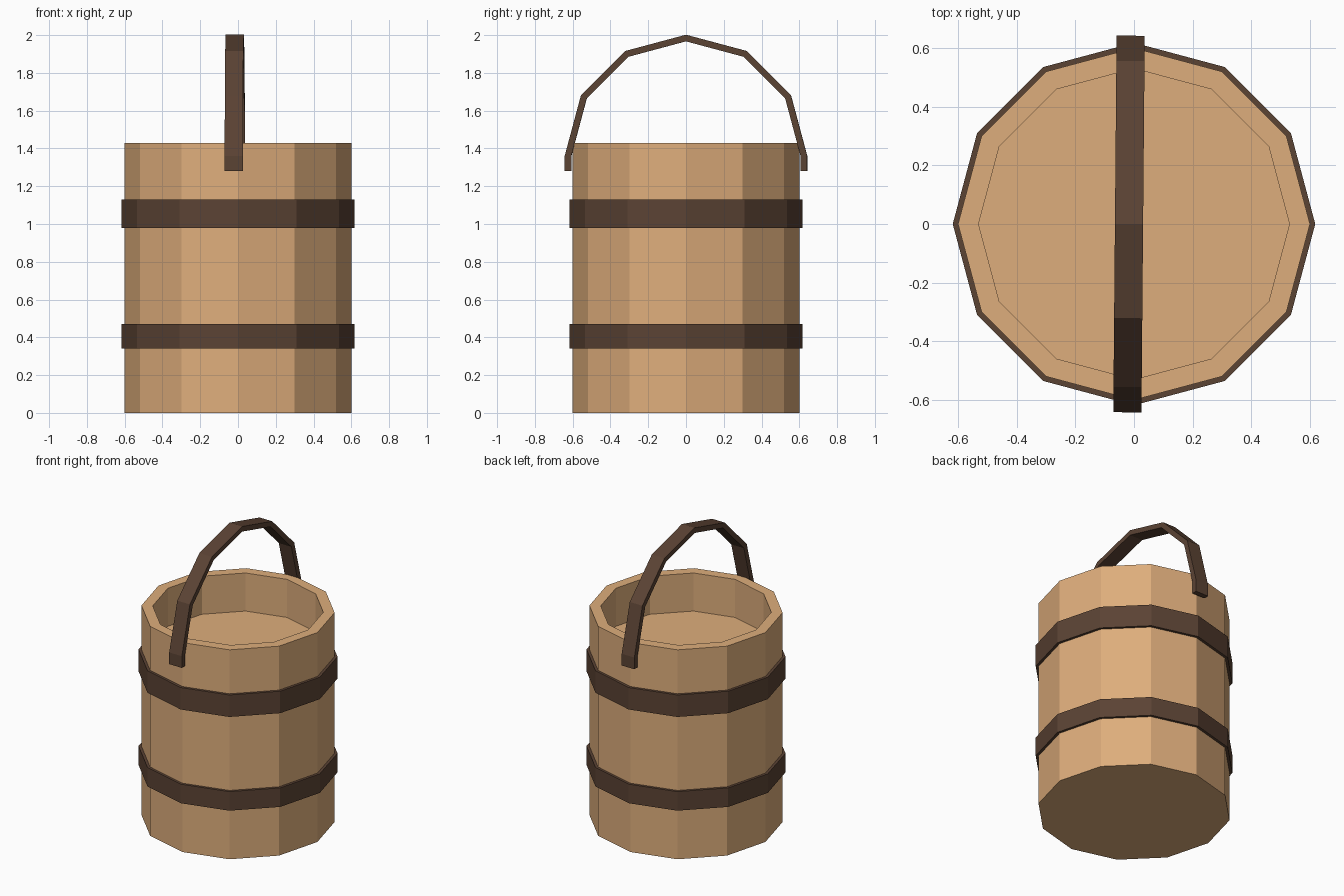
import bpy, bmesh
from math import sin, cos, pi, radians

if "Cube" in bpy.data.objects:
    bpy.data.objects.remove(bpy.data.objects["Cube"])

SIDES = 12


def material(name, rgb):
    m = bpy.data.materials.new(name)
    m.diffuse_color = (*rgb, 1)
    m.use_nodes = True
    m.node_tree.nodes["Principled BSDF"].inputs["Base Color"].default_value = m.diffuse_color
    return m


def finish(bm, name, mat):
    bmesh.ops.recalc_face_normals(bm, faces=bm.faces)
    mesh = bpy.data.meshes.new(name)
    bm.to_mesh(mesh)
    bm.free()
    mesh.materials.append(mat)
    obj = bpy.data.objects.new(name, mesh)
    bpy.context.collection.objects.link(obj)
    return obj


def lathe(name, profile, mat, closed):
    """Turn (radius, z) points into a 12-sided body; open profiles get end caps."""
    bm = bmesh.new()
    rings = [[bm.verts.new((r * cos(2 * pi * i / SIDES), r * sin(2 * pi * i / SIDES), z))
              for i in range(SIDES)] for r, z in profile]
    pairs = list(zip(rings, rings[1:]))
    if closed:
        pairs.append((rings[-1], rings[0]))
    else:
        bm.faces.new(rings[0])
        bm.faces.new(rings[-1])
    for a, b in pairs:
        for i in range(SIDES):
            j = (i + 1) % SIDES
            bm.faces.new((a[i], a[j], b[j], b[i]))
    return finish(bm, name, mat)


wood = material("wood", (0.73, 0.42, 0.20))
dark = material("dark_wood", (0.105, 0.056, 0.034))

# Bucket body with raised inner floor
lathe("bucket", [(0.60, 0), (0.60, 1.43), (0.53, 1.43), (0.53, 1.17)], wood, False)

# Two hoops around the body
for name, z0, z1 in (("lower_hoop", 0.34, 0.47), ("upper_hoop", 0.98, 1.13)):
    lathe(name, [(0.59, z0), (0.618, z0), (0.618, z1), (0.59, z1)], dark, True)

# Arched handle: flat strap swept over a half circle with short straight ends
OUTER, INNER, HALF_WIDTH, PIVOT_Z, END_Z = 0.642, 0.607, 0.048, 1.36, 1.28
path = [(-1, 0, END_Z - PIVOT_Z)]
path += [(-cos(radians(a)), sin(radians(a)), 0) for a in range(0, 181, 30)]
path += [(1, 0, END_Z - PIVOT_Z)]
bm = bmesh.new()
sections = []
for c, s, dz in path:
    sections.append([bm.verts.new((x, r * c, PIVOT_Z + r * s + dz))
                     for x, r in ((-HALF_WIDTH, OUTER), (HALF_WIDTH, OUTER),
                                  (HALF_WIDTH, INNER), (-HALF_WIDTH, INNER))])
for a, b in zip(sections, sections[1:]):
    for i in range(4):
        j = (i + 1) % 4
        bm.faces.new((a[i], a[j], b[j], b[i]))
bm.faces.new(sections[0])
bm.faces.new(sections[-1])
handle = finish(bm, "handle", dark)
handle.location.x = -0.017
handle.rotation_euler.z = radians(-0.5)
